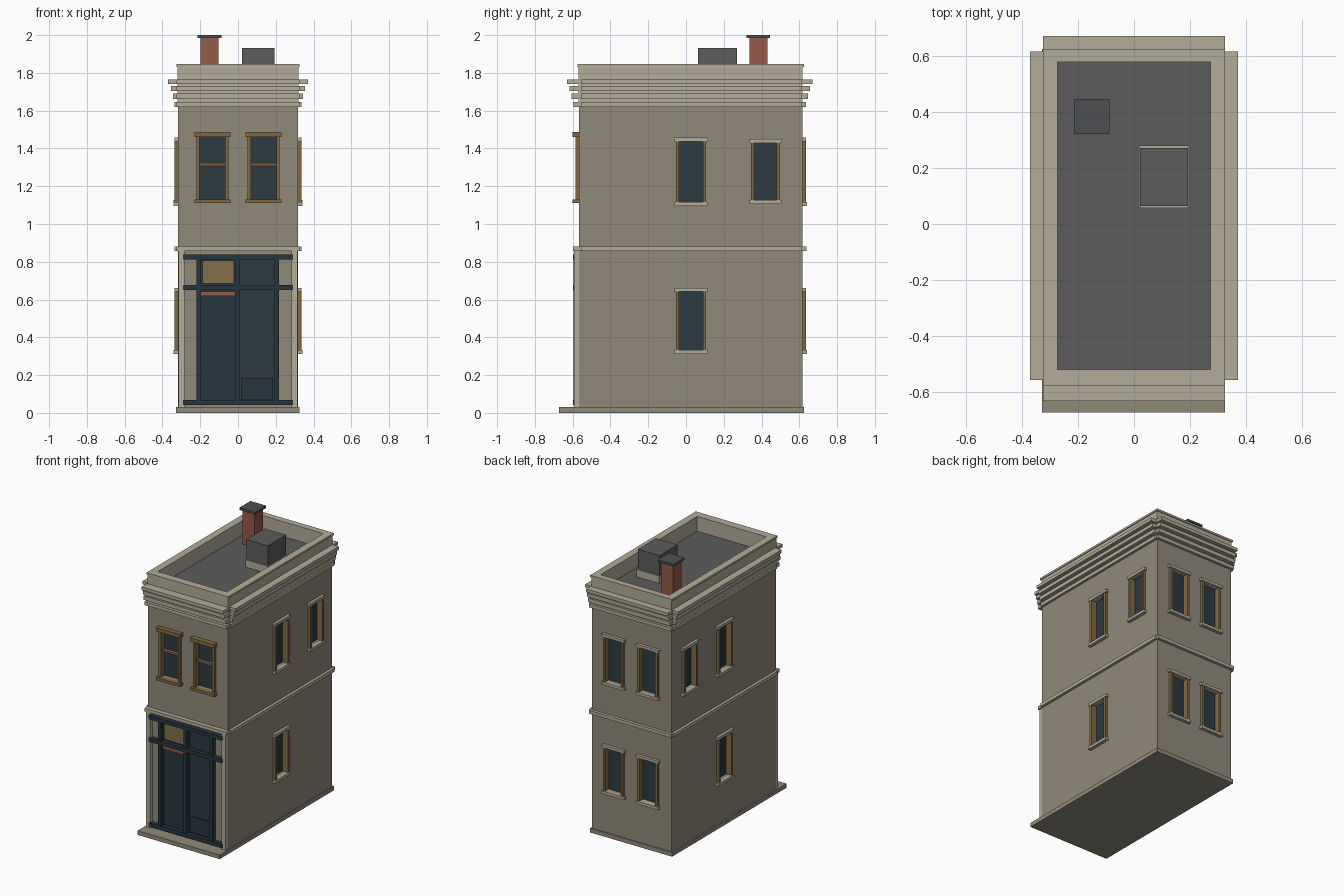
import bpy
import bmesh
from mathutils import Matrix, Vector

cube = bpy.data.objects.get("Cube")
if cube:
    bpy.data.objects.remove(cube, do_unlink=True)


def material(name, *rgb):
    """Flat material from an 8-bit display colour, stored as linear values."""
    lin = [((c / 255 + 0.055) / 1.055) ** 2.4 for c in rgb] + [1]
    m = bpy.data.materials.new(name)
    m.use_nodes = True
    m.diffuse_color = lin
    m.node_tree.nodes["Principled BSDF"].inputs["Base Color"].default_value = lin
    return m


WALL = material("wall stone", 145, 138, 122)
TRIM = material("pale trim", 178, 172, 152)
WOOD = material("window wood", 129, 105, 66)
GLASS = material("dark glass", 44, 58, 66)
NAVY = material("shopfront paint", 37, 53, 62)
BRICK = material("brick", 150, 90, 70)
ROOF = material("roof grey", 92, 92, 92)
CAP = material("chimney cap grey", 78, 80, 82)
PANEL = material("transom tan", 133, 112, 74)

# Wall planes of the main block
X, FRONT, BACK = 0.317, -0.566, 0.616


def boxes(name, mat, spans):
    """One object from boxes, each given as (x0, x1, y0, y1, z0, z1)."""
    bm = bmesh.new()
    for s in spans:
        lo, hi = Vector(map(min, s[::2], s[1::2])), Vector(map(max, s[::2], s[1::2]))
        m = Matrix.Translation((lo + hi) / 2) @ Matrix.Diagonal((hi - lo).to_4d())
        bmesh.ops.create_cube(bm, size=1, matrix=m)
    me = bpy.data.meshes.new(name)
    bm.to_mesh(me)
    bm.free()
    me.materials.append(mat)
    ob = bpy.data.objects.new(name, me)
    bpy.context.collection.objects.link(ob)
    return ob


def on_wall(side, u0, u1, d0, d1, z0, z1):
    """Box span on a wall: u runs along the wall, d points outward."""
    if side == "front":
        return (u0, u1, FRONT - d0, FRONT - d1, z0, z1)
    if side == "back":
        return (u0, u1, BACK + d0, BACK + d1, z0, z1)
    s = 1 if side == "left" else -1
    return (s * (X + d0), s * (X + d1), u0, u1, z0, z1)


def ring(out, z0, z1):
    """Four trim strips around the walls, notched at the corners."""
    return [
        (-0.325, 0.325, -0.58 - out, FRONT + 0.01, z0, z1),
        (-0.325, 0.325, BACK - 0.01, 0.62 + out, z0, z1),
        (X - 0.01, 0.32 + out, -0.555, 0.615, z0, z1),
        (-X + 0.01, -0.32 - out, -0.555, 0.615, z0, z1),
    ]


def rim(x, y0, y1, xi, yi0, yi1, z0, z1):
    """Rectangular frame between an outer and an inner outline."""
    return [
        (-x, x, y0, yi0, z0, z1), (-x, x, yi1, y1, z0, z1),
        (-x, -xi, yi0, yi1, z0, z1), (xi, x, yi0, yi1, z0, z1),
    ]


recesses = []
DEPTH = 0.03


def window(side, u, z0, z1, half=0.085, sash=False):
    """Recessed window; z0 and z1 bound the opening between sill and lintel."""
    name = side + "_window"
    recesses.append(on_wall(side, u - half, u + half, -DEPTH, 0.05, z0, z1))
    boxes(name + "_glass", GLASS,
          [on_wall(side, u - half, u + half, -DEPTH, -DEPTH + 0.005, z0, z1)])
    stile = 0.017
    frame = [on_wall(side, u + s * half, u + s * (half - stile), -DEPTH, 0.018, z0, z1)
             for s in (-1, 1)]
    if sash:
        mid = (z0 + z1) / 2 + 0.02
        frame.append(on_wall(side, u - half, u + half, -DEPTH, 0.0, mid - 0.007, mid + 0.007))
    boxes(name + "_frame", WOOD, frame)
    head = 0.027 if sash else 0.02
    mat = WOOD if sash else TRIM
    w = half + 0.01
    boxes(name + "_lintel", mat, [on_wall(side, u - w, u + w, -DEPTH, 0.035 if sash else 0.02, z1, z1 + head)])
    boxes(name + "_sill", mat, [on_wall(side, u - w, u + w, -DEPTH, 0.035 if sash else 0.024, z0 - 0.02, z0)])


# Windows on all sides
for s in (-1, 1):
    window("front", s * 0.136, 1.13, 1.46, sash=True)
    for z0, z1 in ((0.333, 0.642), (1.116, 1.437)):
        window("back", s * 0.136, z0, z1, 0.08)
for side in ("left", "right"):
    window(side, 0.026, 0.333, 0.642, 0.08)
    window(side, 0.026, 1.116, 1.437, 0.08)
    window(side, 0.42, 1.127, 1.43, 0.077)

# Main block with window and shopfront recesses cut in
recesses.append((-0.207, 0.204, -0.7, -0.55, 0.045, 0.835))
walls = boxes("walls", WALL, [(-X, X, FRONT, BACK, 0.02, 1.63)])
cutter = boxes("recess_cutter", WALL, recesses)
cutter.hide_render = True
cut = walls.modifiers.new("recesses", "BOOLEAN")
cut.operation = "DIFFERENCE"
cut.solver = "EXACT"
cut.object = cutter
graph = bpy.context.evaluated_depsgraph_get()
carved = bpy.data.meshes.new_from_object(walls.evaluated_get(graph))
walls.modifiers.clear()
walls.data = carved
bpy.data.objects.remove(cutter, do_unlink=True)

boxes("base_slab", WALL, [(-0.327, 0.325, -0.672, 0.624, 0, 0.03)])

# Shopfront
boxes("shopfront_pilasters", TRIM,
      [(s * 0.283, s * 0.315, -0.592, -0.56, 0.03, 0.858) for s in (-1, 1)])
rails = [(-0.292, 0.29, -0.598, -0.566, z, z + 0.027) for z in (0.042, 0.651, 0.812)]
posts = [(x - 0.012, x + 0.012, -0.596, -0.55, 0.045, 0.835) for x in (-0.207, -0.005, 0.204)]
boxes("shopfront_frame", NAVY, rails + posts)
boxes("shopfront_door", NAVY, [(-0.2, -0.005, -0.56, -0.55, 0.045, 0.66)])
boxes("shopfront_glass", GLASS, [(-0.005, 0.2, -0.556, -0.55, 0.045, 0.835),
                                 (-0.2, -0.005, -0.556, -0.55, 0.66, 0.835)])
boxes("shopfront_lower_panel", NAVY, [(0.015, 0.185, -0.564, -0.556, 0.07, 0.185)])
boxes("transom_panel", PANEL, [(-0.188, -0.02, -0.572, -0.556, 0.686, 0.806)])
boxes("door_header", BRICK, [(-0.195, -0.017, -0.58, -0.556, 0.618, 0.643)])

# Belt course and stepped cornice
boxes("belt_course", TRIM, ring(0.017, 0.858, 0.882))
steps = ((0.015, 1.62, 1.645), (0.025, 1.662, 1.69), (0.036, 1.704, 1.73), (0.05, 1.742, 1.765))
for out, z0, z1 in steps:
    boxes("cornice_step", TRIM, ring(out, z0, z1))

# Parapet, roof and rooftop parts
boxes("parapet", TRIM, rim(0.319, -0.568, 0.618, 0.277, -0.522, 0.582, 1.62, 1.832))
boxes("parapet_cap", TRIM, rim(0.325, -0.575, 0.624, 0.273, -0.518, 0.578, 1.832, 1.846))
boxes("roof", ROOF, [(-0.28, 0.28, -0.525, 0.585, 1.63, 1.737)])
boxes("hatch_curb", TRIM, [(0.018, 0.196, 0.057, 0.279, 1.73, 1.79)])
boxes("roof_hatch", ROOF, [(0.021, 0.193, 0.064, 0.27, 1.79, 1.933)])
boxes("chimney", BRICK, [(-0.199, -0.103, 0.335, 0.431, 1.73, 1.986)])
boxes("chimney_cap", CAP, [(-0.214, -0.088, 0.32, 0.446, 1.984, 2.0)])
